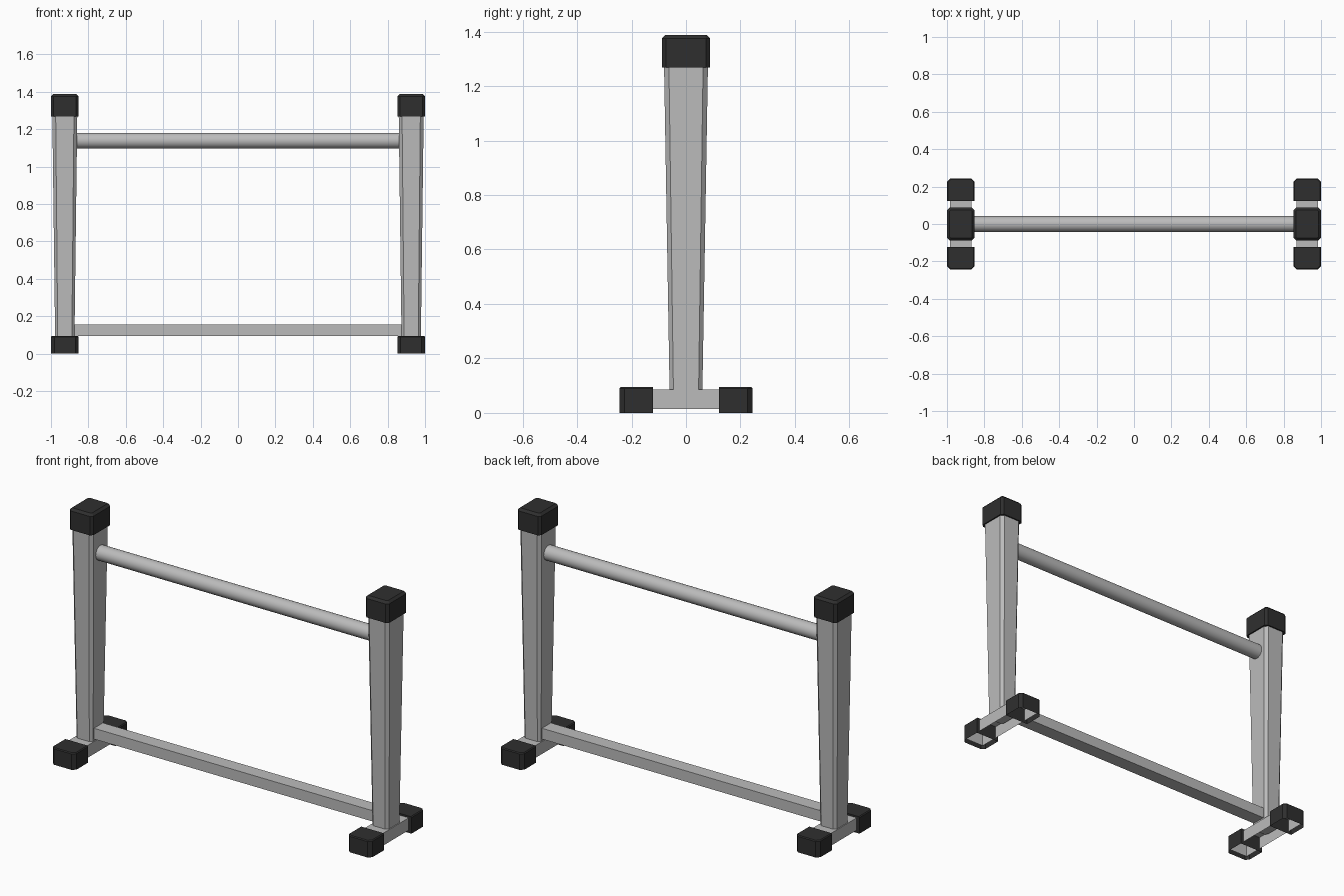
import bpy, bmesh, math
from mathutils import Matrix, Vector

if "Cube" in bpy.data.objects:
    bpy.data.objects.remove(bpy.data.objects["Cube"])


def material(name, value):
    m = bpy.data.materials.new(name)
    m.diffuse_color = (value, value, value, 1)
    m.use_nodes = True
    m.node_tree.nodes["Principled BSDF"].inputs["Base Color"].default_value = m.diffuse_color
    return m


GREY = material("grey metal", 0.5)
BLACK = material("black rubber", 0.028)
POST_X = 0.926


def finish(bm, name, mat):
    bmesh.ops.recalc_face_normals(bm, faces=bm.faces)
    me = bpy.data.meshes.new(name)
    bm.to_mesh(me)
    bm.free()
    me.materials.append(mat)
    ob = bpy.data.objects.new(name, me)
    bpy.context.collection.objects.link(ob)
    return ob


def box(lo, hi):
    bm = bmesh.new()
    lo, hi = Vector(lo), Vector(hi)
    bmesh.ops.create_cube(bm, size=1, matrix=Matrix.Translation((lo + hi) / 2)
                          @ Matrix.Diagonal((*(hi - lo), 1)))
    return bm


def bevel(bm, width, rule):
    edges = [e for e in bm.edges if rule(e)]
    bmesh.ops.bevel(bm, geom=edges, offset=width, segments=1,
                    affect='EDGES', profile=0.5)


def upright(e):
    d = e.verts[0].co - e.verts[1].co
    return abs(d.z) > 0.9 * d.length


def open_faces(bm, rule):
    bm.normal_update()
    bmesh.ops.delete(bm, geom=[f for f in bm.faces if rule(f)],
                     context='FACES_ONLY')


def facing_down(f):
    return f.normal.z < -0.9


for side, label in ((-1, "left"), (1, "right")):
    cx = side * POST_X

    # Post: chamfered square tube, widening upwards
    bm = bmesh.new()
    rings = []
    for z, hx, hy, c in ((0.07, 0.0515, 0.06, 0.014), (1.30, 0.067, 0.081, 0.018)):
        ring = []
        for sx, sy in ((1, 1), (-1, 1), (-1, -1), (1, -1)):
            pair = [(sx * hx, sy * (hy - c)), (sx * (hx - c), sy * hy)]
            if sx * sy < 0:
                pair.reverse()
            ring += [bm.verts.new((cx + x, y, z)) for x, y in pair]
        rings.append(ring)
    for i in range(8):
        j = (i + 1) % 8
        bm.faces.new((rings[0][i], rings[0][j], rings[1][j], rings[1][i]))
    bm.faces.new(rings[0])
    bm.faces.new(rings[1])
    finish(bm, label + "_post", GREY)

    # Cap on top of the post
    bm = box((cx - 0.074, -0.088, 1.268), (cx + 0.074, 0.088, 1.388))
    bevel(bm, 0.014, upright)
    bevel(bm, 0.013, lambda e: all(v.co.z > 1.38 for v in e.verts))
    finish(bm, label + "_post_cap", BLACK)

    # Foot channel, open underneath
    bm = box((cx - 0.057, -0.23, 0.015), (cx + 0.057, 0.23, 0.085))
    open_faces(bm, facing_down)
    finish(bm, label + "_foot", GREY)

    # Rubber ends of the foot, open underneath
    for end, where in ((-1, "front"), (1, "back")):
        y0, y1 = sorted((end * 0.122, end * 0.244))
        bm = box((cx - 0.074, y0, 0), (cx + 0.074, y1, 0.095))
        bevel(bm, 0.018, lambda e: upright(e) and abs(e.verts[0].co.y) > 0.2)
        bevel(bm, 0.005, lambda e: all(v.co.z > 0.09 for v in e.verts)
              and max(abs(v.co.y) for v in e.verts) > 0.2)
        open_faces(bm, facing_down)
        finish(bm, f"{label}_{where}_foot_cap", BLACK)

# Lower rail
finish(box((-0.885, -0.04, 0.096), (0.885, 0.04, 0.157)), "lower_rail", GREY)

# Round top bar
bm = bmesh.new()
bmesh.ops.create_cone(bm, cap_ends=True, segments=24, radius1=0.042, radius2=0.042,
                      depth=1.74, matrix=Matrix.Translation((0, 0, 1.139))
                      @ Matrix.Rotation(math.pi / 2, 4, 'Y'))
bar = finish(bm, "top_bar", GREY)
bpy.context.view_layer.objects.active = bar
bar.select_set(True)
bpy.ops.object.shade_smooth_by_angle(angle=math.radians(30))
